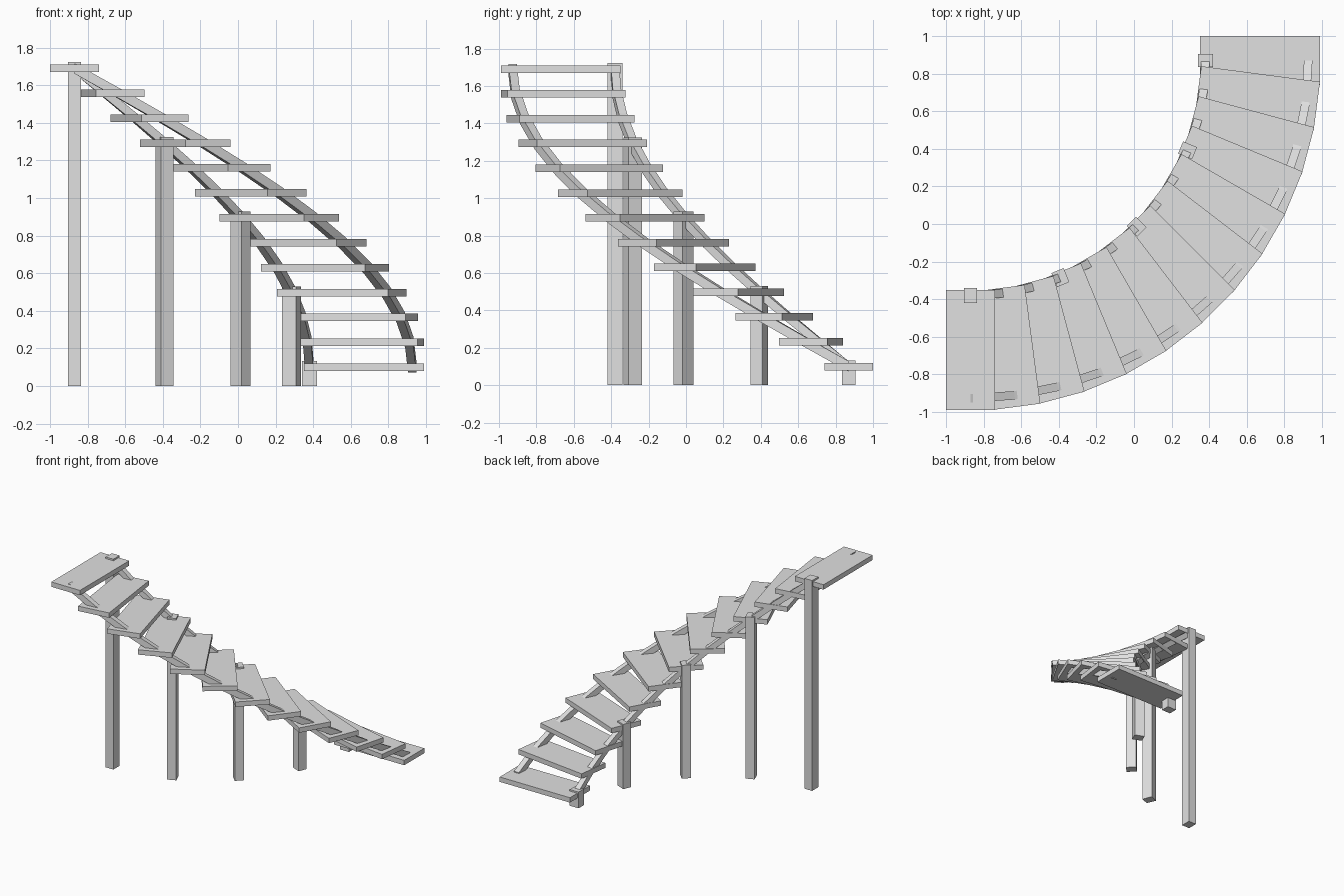
import bpy
import bmesh
from math import radians, cos, sin
from mathutils import Matrix, Vector

old = bpy.data.objects.get("Cube")
if old:
    bpy.data.objects.remove(old, do_unlink=True)

# One plain grey for the whole staircase
grey = bpy.data.materials.new("light_grey")
grey.use_nodes = True
grey.diffuse_color = (0.75, 0.75, 0.75, 1)
grey.node_tree.nodes["Principled BSDF"].inputs["Base Color"].default_value = (0.75, 0.75, 0.75, 1)

STEPS = 13
TURN = radians(90) / (STEPS - 1)
RISE = 0.1325
FIRST_Z = 0.1
AXIS = Vector((-0.87, 0.87, 0))     # axis the stair winds around
INNER_R, OUTER_R, TREAD_R = 1.25, 1.797, 1.54


def finish(bm, name):
    bmesh.ops.recalc_face_normals(bm, faces=bm.faces)
    mesh = bpy.data.meshes.new(name)
    bm.to_mesh(mesh)
    bm.free()
    mesh.materials.append(grey)
    obj = bpy.data.objects.new(name, mesh)
    bpy.context.collection.objects.link(obj)
    return obj


def step_z(i):
    return FIRST_Z + i * RISE


def box(name, i, radius, size, z):
    """Box at step i, its x axis pointing away from the stair's axis."""
    bm = bmesh.new()
    bmesh.ops.create_cube(bm, size=1, matrix=Matrix.Diagonal((*size, 1)))
    obj = finish(bm, name)
    obj.matrix_world = (Matrix.Translation(AXIS) @ Matrix.Rotation(-i * TURN, 4, "Z")
                        @ Matrix.Translation((radius, 0, z)))


def stringer(name, radius, width=0.045, height=0.056):
    """Rectangular bar that climbs through the middle of every tread."""
    bm = bmesh.new()
    rings = []
    for i in range(STEPS):
        a = -i * TURN
        ring = []
        for u, v in ((-1, -1), (1, -1), (1, 1), (-1, 1)):
            r = radius + u * width / 2
            ring.append(bm.verts.new(AXIS + Vector((r * cos(a), r * sin(a), step_z(i) + v * height / 2))))
        rings.append(ring)
    for low, high in zip(rings, rings[1:]):
        for k in range(4):
            n = (k + 1) % 4
            bm.faces.new((low[k], low[n], high[n], high[k]))
    bm.faces.new(rings[0])
    bm.faces.new(rings[-1])
    finish(bm, name)


# Treads
for i in range(STEPS):
    box(f"tread_{i + 1}", i, TREAD_R, (0.637, 0.26, 0.04), step_z(i))

# Bars carrying the treads
stringer("inner_stringer", INNER_R)
stringer("outer_stringer", OUTER_R)

# Posts along the inner side, under every third tread
for i in range(0, STEPS, 3):
    top = step_z(i) + 0.033
    box(f"post_{i // 3 + 1}", i, INNER_R, (0.08, 0.07, top), top / 2)
